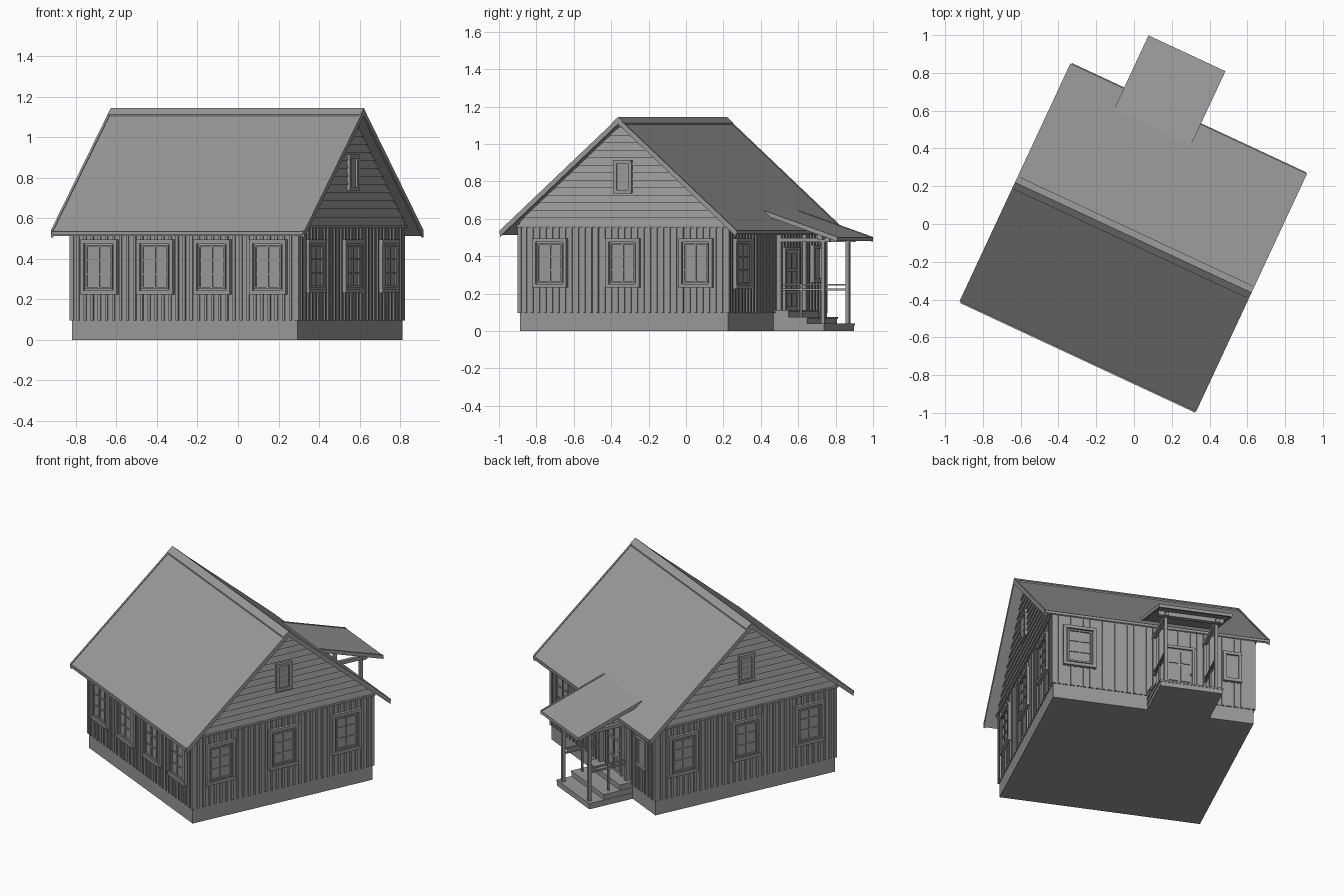
import bpy, bmesh, math
from mathutils import Matrix, Vector

if "Cube" in bpy.data.objects:
    bpy.data.objects.remove(bpy.data.objects["Cube"])

# House frame: turned 25 degrees, local x along the ridge, local -y is the front wall
HOUSE = Matrix.Translation((-0.003, -0.072, 0)) @ Matrix.Rotation(math.radians(-25), 4, 'Z')
H = 0.617            # half width of the square wall plan
RIDGE, SLOPE = 1.135, 0.863

# One dark grey for the whole house
GREY = bpy.data.materials.new("dark_grey")
GREY.diffuse_color = (0.32, 0.32, 0.32, 1)
GREY.use_nodes = True
GREY.node_tree.nodes["Principled BSDF"].inputs["Base Color"].default_value = GREY.diffuse_color


def side(k):
    """Frame of wall k (0 front, 1 right, 2 back, 3 left): x along wall, -y outward."""
    return HOUSE @ Matrix.Rotation(k * math.pi / 2, 4, 'Z') @ Matrix.Translation((0, -H, 0))


def finish(name, bm, mat):
    bmesh.ops.recalc_face_normals(bm, faces=bm.faces)
    me = bpy.data.meshes.new(name)
    bm.to_mesh(me)
    bm.free()
    me.materials.append(GREY)
    ob = bpy.data.objects.new(name, me)
    ob.matrix_world = mat
    bpy.context.collection.objects.link(ob)
    return ob


def boxes(name, items, mat=HOUSE):
    """One object from boxes given as (x0, x1, y0, y1, z0, z1)."""
    bm = bmesh.new()
    for x0, x1, y0, y1, z0, z1 in items:
        m = Matrix.Translation(((x0 + x1) / 2, (y0 + y1) / 2, (z0 + z1) / 2)) \
            @ Matrix.Diagonal((x1 - x0, y1 - y0, z1 - z0, 1))
        bmesh.ops.create_cube(bm, size=1, matrix=m)
    return finish(name, bm, mat)


def prisms(name, items, mat=HOUSE):
    """One object from (x0, x1, [(y, z)...]) profiles extruded along x."""
    bm = bmesh.new()
    for x0, x1, prof in items:
        f = bm.faces.new([bm.verts.new((x0, y, z)) for y, z in prof])
        r = bmesh.ops.extrude_face_region(bm, geom=[f])
        bmesh.ops.translate(bm, vec=(x1 - x0, 0, 0),
                            verts=[g for g in r['geom'] if isinstance(g, bmesh.types.BMVert)])
    return finish(name, bm, mat)


def window(name, k, x, z0, z1, w, cols=2, rows=3):
    h, t = w / 2, 0.02
    b = [(x - h, x - h + t, -0.020, 0, z0, z1), (x + h - t, x + h, -0.020, 0, z0, z1),
         (x - h, x + h, -0.022, 0, z1 - t, z1),                     # head
         (x - h, x + h, -0.022, 0, z0, z0 + t),                     # sill
         (x - h + .01, x + h - .01, -0.010, 0, z0 + .01, z1 - .01)]  # pane
    if cols > 1:
        i, s = h - t - 0.006, 0.010                                 # sash
        a0, a1 = z0 + t + 0.006, z1 - t - 0.006
        b += [(x - i, x - i + s, -0.018, 0, a0, a1), (x + i - s, x + i, -0.018, 0, a0, a1),
              (x - i, x + i, -0.0185, 0, a0, a0 + s), (x - i, x + i, -0.0185, 0, a1 - s, a1)]
        for c in range(1, cols):                                    # glazing bars
            cx = x - i + 2 * i * c / cols
            b.append((cx - .005, cx + .005, -0.016, 0, a0, a1))
        for r in range(1, rows):
            cz = a0 + (a1 - a0) * r / rows
            b.append((x - i, x + i, -0.015, 0, cz - .004, cz + .004))
    boxes(name, b, side(k))


# Foundation and wall core
F = 0.614
boxes("foundation", [(-F, F, -F, F, 0, 0.10)])
boxes("wall_core", [(-H, H, -H, H, 0.095, 0.565)])

# Board and batten cladding with corner boards
N = 32
for k, nm in enumerate(("front", "right", "back", "left")):
    b = []
    for j in range(1, N):
        x = -H + 2 * H * j / N
        b.append((x - .007, x + .007, -0.007, 0, 0.095, 0.555))
    b += [(-H - .006, -H + .015, -0.006, 0, 0.095, 0.555), (H - .015, H + .006, -0.006, 0, 0.095, 0.555)]
    boxes(nm + "_battens", b, side(k))

# Windows
for x in (-0.46, -0.155, 0.155, 0.46):
    window("front_window", 0, x, 0.225, 0.495, 0.2)
for k, nm in ((1, "right"), (3, "left")):
    for x in (-0.43, 0, 0.43):
        window(nm + "_window", k, x, 0.232, 0.495, 0.2)
    window(nm + "_gable_window", k, 0, 0.735, 0.915, 0.108, 1, 1)
window("back_window", 2, -0.456, 0.225, 0.495, 0.2)
window("back_small_window", 2, 0.48, 0.26, 0.46, 0.115, 1, 1)

# Gables: solid triangle, lapped horizontal boards and a bottom trim
APEX = RIDGE - 0.02
prisms("gable_core", [(-H, H, [(-H, 0.56), (H, 0.56), (H, APEX - SLOPE * H),
                               (0, APEX), (-H, APEX - SLOPE * H)])])
for k, nm in ((1, "right"), (3, "left")):
    bm = bmesh.new()
    z, step = 0.565, 0.04
    while z < APEX - 0.01:
        zt = min(z + step, APEX - 0.003)
        a, c = (min(H, (APEX - q) / SLOPE) for q in (z, zt))
        v = [bm.verts.new(p) for p in ((-a, -.011, z), (a, -.011, z), (c, -.002, zt), (-c, -.002, zt),
                                       (-a, .004, z), (a, .004, z), (c, .004, zt), (-c, .004, zt))]
        for q in ((0, 1, 2, 3), (0, 4, 5, 1), (1, 5, 6, 2), (2, 6, 7, 3), (3, 7, 4, 0), (4, 7, 6, 5)):
            bm.faces.new([v[n] for n in q])
        z += step
    finish(nm + "_gable_siding", bm, side(k))
    boxes(nm + "_gable_trim", [(-H - .01, H + .01, -0.014, 0, 0.553, 0.567)], side(k))

# Main roof, bargeboards, ridge cap and eave boards
RU, RV = 0.685, 0.695


def chevron(half, top, thick):
    lo = top - SLOPE * half
    return [(-half, lo), (0, top), (half, lo), (half, lo - thick), (0, top - thick), (-half, lo - thick)]


prisms("main_roof", [(-RU, RU, chevron(RV, RIDGE, 0.022))])
prisms("bargeboards", [(s * RU - .007, s * RU + .005, chevron(RV, RIDGE + .005, 0.034)) for s in (-1, 1)])
prisms("ridge_cap", [(-RU - .004, RU + .004, chevron(0.036, RIDGE + 0.009, 0.012))])
boxes("eave_boards", [(-RU, RU, s * RV - .007, s * RV + .005, 0.520, 0.536) for s in (-1, 1)])

# Porch base: landing and two lower steps
P0, P1, PC = -0.345, 0.037, -0.155
boxes("porch_steps", [(P0, P1, 0.58, 0.70, 0, 0.11), (P0, P1, 0.60, 0.81, 0, 0.073),
                      (P0, P1, 0.60, 0.91, 0, 0.037)])
boxes("porch_treads", [(P0 - .003, P1 + .003, 0.615, v, z - .008, z + .002)
                       for v, z in ((0.704, 0.11), (0.814, 0.073), (0.913, 0.037))])

# Porch posts, beams and railings
R0, R1 = -0.31, 0.0
posts, rails = [], []
for u in (R0, R1):
    posts.append((u - .010, u + .010, 0.880, 0.900, 0.03, 0.52))
    posts.append((u - .010, u + .010, 0.626, 0.646, 0.10, 0.56))
    for z in (0.247, 0.222):
        rails.append((u - .006, u + .006, 0.63, 0.89, z - .005, z + .005))
    rails.append((u - .005, u + .005, 0.755, 0.765, 0.07, 0.245))
boxes("porch_posts", posts)
boxes("porch_railings", rails)
boxes("porch_beams", [(R0 - .045, R1 + .045, 0.877, 0.903, 0.488, 0.515),
                      (R0 - .011, R0 + .011, 0.61, 0.93, 0.475, 0.497),
                      (R1 - .011, R1 + .011, 0.61, 0.93, 0.475, 0.497)])

# Porch lean-to roof with edge boards
Q0, Q1 = -0.377, 0.066
slab = [(0.55, 0.648), (1.003, 0.500), (1.003, 0.482), (0.55, 0.630)]
edge = [(0.57, 0.645), (1.004, 0.503), (1.004, 0.478), (0.57, 0.620)]
prisms("porch_roof", [(Q0, Q1, slab)])
prisms("porch_roof_edges", [(Q0 - .003, Q0 + .008, edge), (Q1 - .008, Q1 + .003, edge)])
boxes("porch_fascia", [(Q0, Q1, 0.993, 1.004, 0.480, 0.500)])

# Entrance door: casing, leaf, panels and knob (wall x runs opposite to house x here)
D, DW, DZ = -PC, 0.095, 0.45
boxes("door_casing", [(D - DW, D - DW + .018, -0.020, 0, 0.11, DZ), (D + DW - .018, D + DW, -0.020, 0, 0.11, DZ),
                      (D - DW, D + DW, -0.022, 0, DZ - .018, DZ)], side(2))
boxes("door_leaf", [(D - DW + .005, D + DW - .005, -0.011, 0, 0.11, DZ - .005)] +
      [(D + a, D + a + .056, -0.016, 0, z0, z1) for a in (-.064, .008)
       for z0, z1 in ((0.13, 0.20), (0.215, 0.32), (0.335, 0.415))], side(2))
bm = bmesh.new()
bmesh.ops.create_uvsphere(bm, u_segments=10, v_segments=6, radius=0.007,
                          matrix=Matrix.Translation((D + .069, -0.02, 0.265)))
finish("door_knob", bm, side(2))
